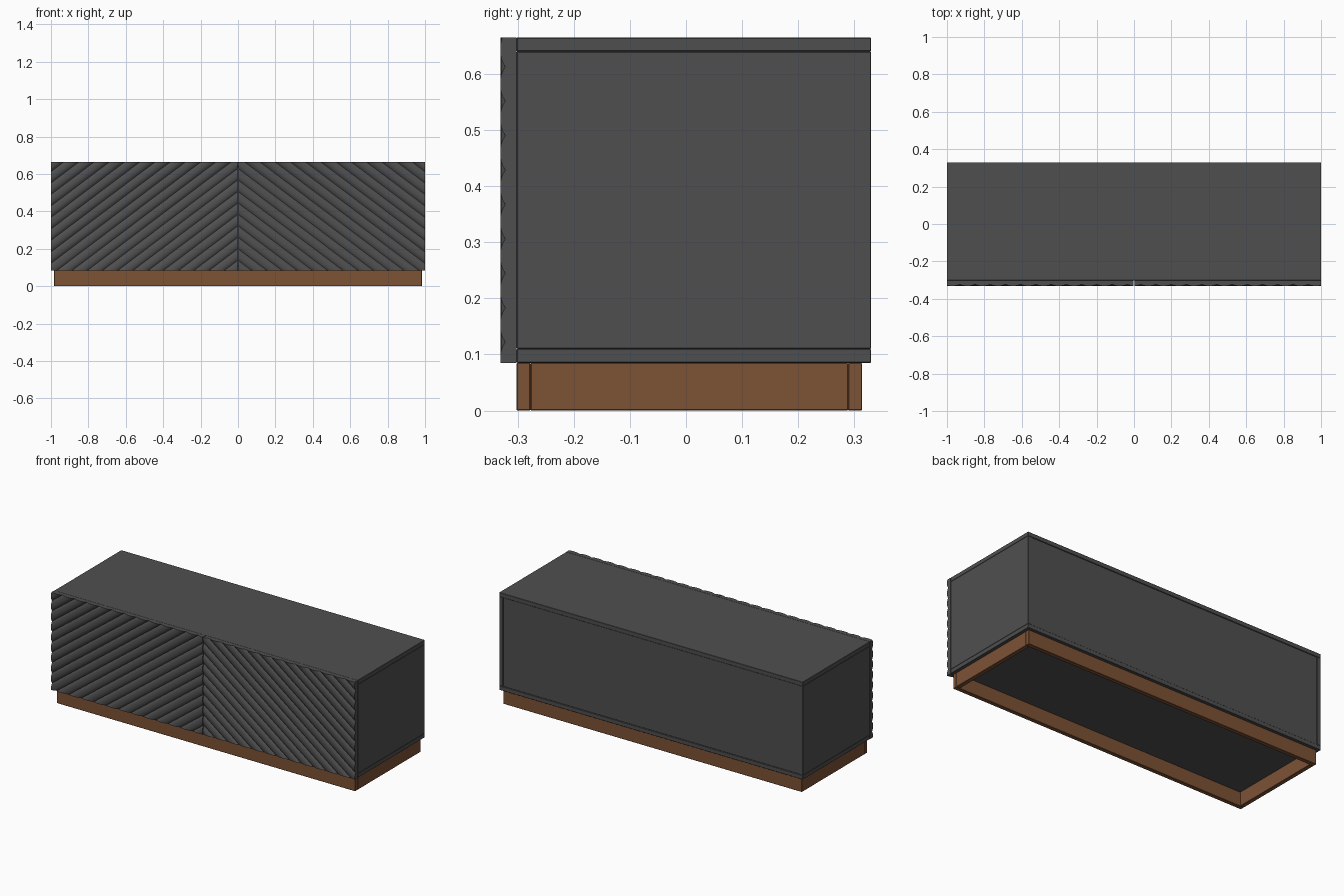
import bpy, bmesh, math
from mathutils import Vector

if "Cube" in bpy.data.objects:
    bpy.data.objects.remove(bpy.data.objects["Cube"])


def material(name, rgb):
    m = bpy.data.materials.new(name)
    m.diffuse_color = (*rgb, 1.0)
    m.use_nodes = True
    m.node_tree.nodes["Principled BSDF"].inputs["Base Color"].default_value = m.diffuse_color
    return m


CHARCOAL = material("charcoal_paint", (0.078, 0.078, 0.078))
WALNUT = material("walnut_brown", (0.205, 0.085, 0.036))


def add_object(name, bm, mat):
    mesh = bpy.data.meshes.new(name)
    bm.to_mesh(mesh)
    bm.free()
    mesh.materials.append(mat)
    ob = bpy.data.objects.new(name, mesh)
    bpy.context.collection.objects.link(ob)
    return ob


def box(name, x, y, z, mat, bevel=0.0015):
    """Box from (min, max) ranges with a fine softened edge."""
    bm = bmesh.new()
    bmesh.ops.create_cube(bm, size=1)
    for v in bm.verts:
        v.co = Vector([(r[0] + r[1]) / 2 + c * (r[1] - r[0])
                       for r, c in zip((x, y, z), v.co)])
    ob = add_object(name, bm, mat)
    mod = ob.modifiers.new("soft_edge", "BEVEL")
    mod.width = bevel
    mod.segments = 1
    return ob


# overall layout
Z0, Z1 = 0.085, 0.665        # cabinet bottom and top
T = 0.025                    # board thickness
YF, YB = -0.302, 0.330       # carcass front and back

# carcass
box("top_panel", (-1, 1), (YF, YB), (Z1 - T, Z1), CHARCOAL)
box("bottom_panel", (-1, 1), (YF, YB), (Z0, Z0 + T), CHARCOAL)
for side, s in (("left", -1), ("right", 1)):
    xs = sorted((s * 1.0, s * (1 - T)))
    box(side + "_side_panel", xs, (YF, YB), (Z0 + T, Z1 - T), CHARCOAL)
box("back_panel", (-1 + T, 1 - T), (YB - 0.018, YB - 0.003),
    (Z0 + T, Z1 - T), CHARCOAL)

# plinth frame, open underneath
PX, PF, PB = 0.983, -0.302, 0.314
box("plinth_front", (-PX, PX), (PF, PF + T), (0, Z0), WALNUT)
box("plinth_back", (-PX, PX), (PB - T, PB), (0, Z0), WALNUT)
for side, s in (("left", -1), ("right", 1)):
    xs = sorted((s * PX, s * (PX - T)))
    box("plinth_" + side, xs, (PF + T, PB - T), (0, Z0), WALNUT)


def reeded_door(name, mirror):
    """Diagonal rounded slats, extruded as one profile and trimmed to the door."""
    angle, pitch, depth = math.radians(37), 0.049, 0.009
    y_front, y_back = -0.331, YF
    count, steps, reach = 26, 8, 1.7
    profile = []
    for i in range(count * steps + 1):
        t = 2 * (i % steps) / steps - 1
        u = (i / steps - count / 2) * pitch
        profile.append((u, y_front + depth * abs(t) ** 2.5))
    half = count * pitch / 2
    profile += [(half, y_back), (-half, y_back)]

    centre = Vector((-0.501, 0, (Z0 + Z1) / 2))
    along = Vector((math.cos(angle), 0, math.sin(angle)))
    across = Vector((-math.sin(angle), 0, math.cos(angle)))
    bm = bmesh.new()
    rows = [[bm.verts.new(centre + across * u + along * v + Vector((0, y, 0)))
             for u, y in profile] for v in (-reach, reach)]
    n = len(profile)
    for i in range(n):
        j = (i + 1) % n
        bm.faces.new((rows[0][i], rows[0][j], rows[1][j], rows[1][i]))

    # trim to the door rectangle and cap each cut
    for co, no in (((-1, 0, 0), (-1, 0, 0)), ((-0.002, 0, 0), (1, 0, 0)),
                   ((0, 0, Z0), (0, 0, -1)), ((0, 0, Z1), (0, 0, 1))):
        cut = bmesh.ops.bisect_plane(
            bm, geom=bm.verts[:] + bm.edges[:] + bm.faces[:],
            plane_co=co, plane_no=no, clear_outer=True)
        edges = [e for e in cut["geom_cut"]
                 if isinstance(e, bmesh.types.BMEdge) and e.is_boundary]
        bmesh.ops.holes_fill(bm, edges=edges, sides=0)
    if mirror:
        for v in bm.verts:
            v.co.x = -v.co.x
    bmesh.ops.recalc_face_normals(bm, faces=bm.faces[:])
    ob = add_object(name, bm, CHARCOAL)
    bpy.ops.object.select_all(action="DESELECT")
    ob.select_set(True)
    bpy.context.view_layer.objects.active = ob
    bpy.ops.object.shade_smooth_by_angle(angle=math.radians(35))
    return ob


# chevron pair of doors
reeded_door("left_door", False)
reeded_door("right_door", True)
